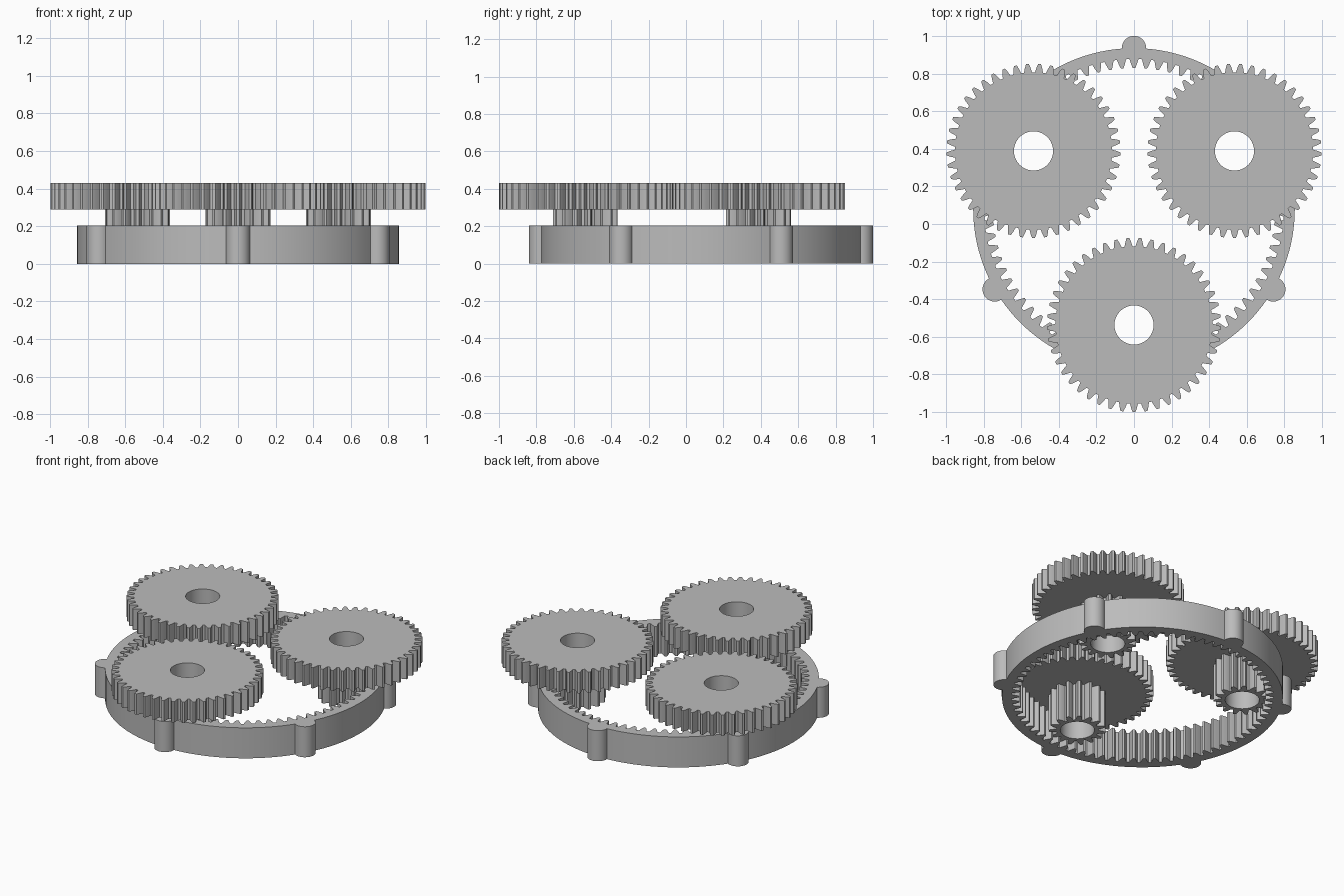
import bpy, bmesh, math
from math import pi, sin, cos, radians
from mathutils import Matrix, Vector

if "Cube" in bpy.data.objects:
    bpy.data.objects.remove(bpy.data.objects["Cube"])

grey = bpy.data.materials.new("plain grey")
grey.use_nodes = True
grey.diffuse_color = (0.5, 0.5, 0.5, 1)
grey.node_tree.nodes["Principled BSDF"].inputs["Base Color"].default_value = (0.5, 0.5, 0.5, 1)

CENTRE_Y = 0.08        # centre of the ring
ORBIT = 0.617          # distance of the gear axles from it
RING_R, LOBE_R = 0.855, 0.065
HOLE_R = 0.104

# Tooth flank: height from root to tip, half width as a share of the pitch
FLANK = [(0, 0.37), (0.25, 0.31), (0.55, 0.245), (0.85, 0.16), (1, 0.11)]


def polar(r, a):
    return Vector((r * cos(a), r * sin(a), 0))


def circle(r, count):
    return [polar(r, 2 * pi * i / count) for i in range(count)]


def toothed_loop(teeth, root, tip, phase):
    """Closed tooth outline; a tooth is centred on the phase angle."""
    pitch = 2 * pi / teeth
    sides = [(h, -w) for h, w in FLANK] + [(h, w) for h, w in reversed(FLANK)]
    return [polar(root + h * (tip - root), phase + (i + w) * pitch)
            for i in range(teeth) for h, w in sides]


def lobed_loop(lobes):
    """Ring outline with round lobes centred on its rim."""
    half = 2 * math.asin(LOBE_R / (2 * RING_R))      # where lobe meets rim
    turn = pi / 2 + half / 2
    step = 2 * pi / lobes
    points = []
    for i in range(lobes):
        a = pi / 2 + i * step
        points += [polar(RING_R, a) + polar(LOBE_R, a + turn * (k / 10 - 1)) for k in range(21)]
        points += [polar(RING_R, a + half + (step - 2 * half) * k / 20) for k in range(1, 20)]
    return points


def add_prism(bm, outer, inner, z0, z1):
    """Upright solid between two outlines, open in the middle."""
    part = bmesh.new()
    edges = []
    for loop in (outer, inner):
        verts = [part.verts.new((p.x, p.y, z0)) for p in loop]
        edges += [part.edges.new((v, verts[i - 1])) for i, v in enumerate(verts)]
    bmesh.ops.triangle_fill(part, use_beauty=True, use_dissolve=False, edges=edges)
    top = bmesh.ops.extrude_face_region(part, geom=part.faces[:], use_keep_orig=True)["geom"]
    bmesh.ops.translate(part, vec=(0, 0, z1 - z0),
                        verts=[g for g in top if isinstance(g, bmesh.types.BMVert)])
    bmesh.ops.recalc_face_normals(part, faces=part.faces[:])
    mesh = bpy.data.meshes.new("part")
    part.to_mesh(mesh)
    part.free()
    bm.from_mesh(mesh)
    bpy.data.meshes.remove(mesh)


def finish(bm, name, location):
    mesh = bpy.data.meshes.new(name)
    bm.to_mesh(mesh)
    bm.free()
    mesh.materials.append(grey)
    obj = bpy.data.objects.new(name, mesh)
    obj.location = location
    bpy.context.collection.objects.link(obj)
    bpy.ops.object.select_all(action="DESELECT")
    obj.select_set(True)
    bpy.context.view_layer.objects.active = obj
    bpy.ops.object.shade_smooth_by_angle(angle=radians(25))


# Outer ring with inward teeth
bm = bmesh.new()
add_prism(bm, lobed_loop(6), toothed_loop(75, 0.797, 0.75, pi / 2), 0, 0.205)
finish(bm, "ring_gear", (0, CENTRE_Y, 0))

# Three stepped gears: small pinion below, wide gear above
for name, degrees in (("front_gear", -90), ("back_left_gear", 30), ("back_right_gear", 150)):
    a = radians(degrees)
    bm = bmesh.new()
    hole = circle(HOLE_R, 64)
    add_prism(bm, toothed_loop(15, 0.129, 0.174, a), hole, 0.04, 0.29)
    add_prism(bm, toothed_loop(45, 0.418, 0.463, a), hole, 0.29, 0.43)
    finish(bm, name, polar(ORBIT, a) + Vector((0, CENTRE_Y, 0)))
